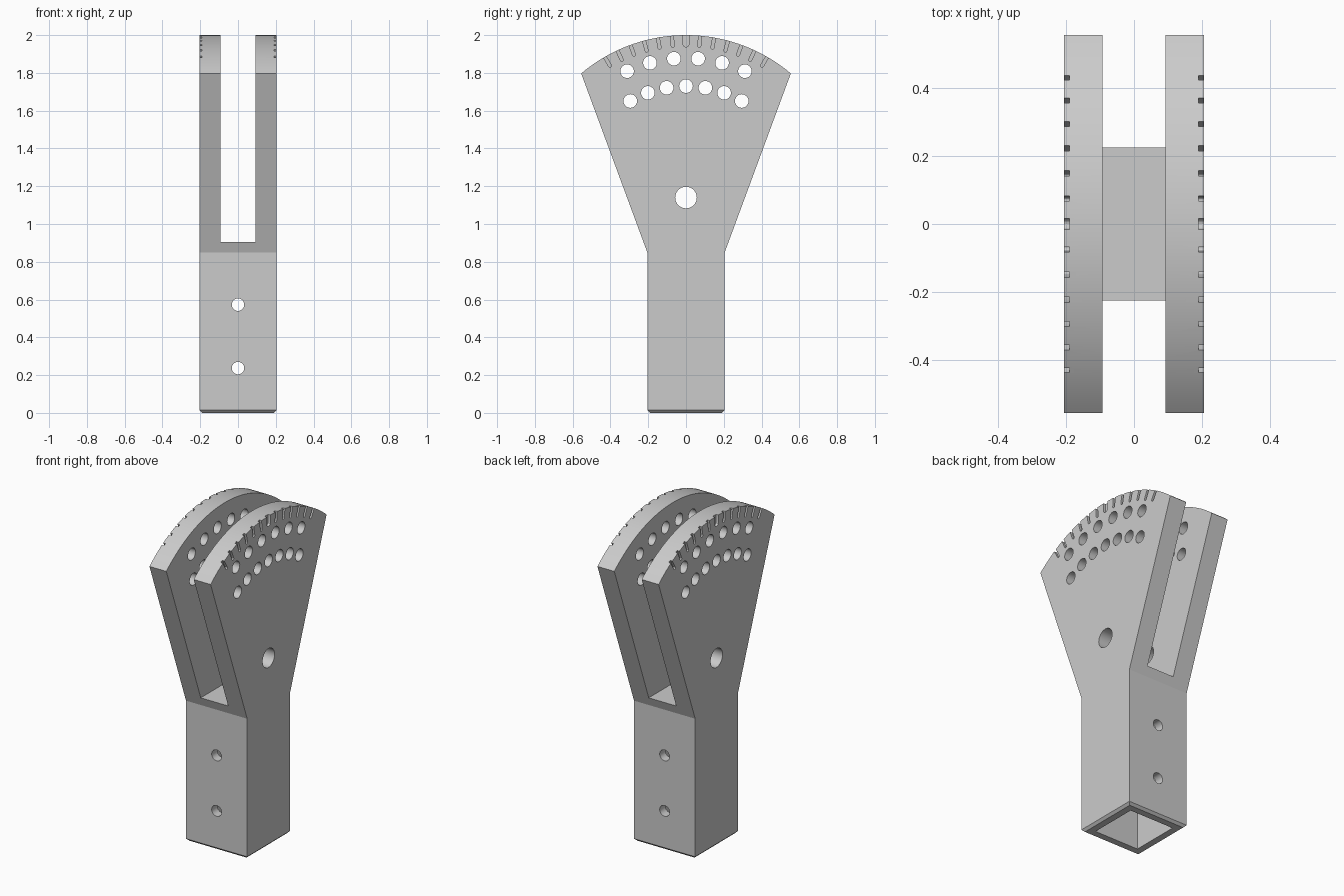
import bpy, bmesh
from math import sin, cos, radians, pi, sqrt
from mathutils import Vector

if "Cube" in bpy.data.objects:
    bpy.data.objects.remove(bpy.data.objects["Cube"], do_unlink=True)

HALF = 0.205      # half width of the square handle
GAP = 0.092       # half width of the slot between the plates
PIVOT = 1.14      # height of the pivot hole
R = 0.86          # radius of the toothed arc
WING = 0.555      # half width of the fan
TOP = 2.0

grey = bpy.data.materials.new("plain_grey")
grey.use_nodes = True
grey.diffuse_color = (0.6, 0.6, 0.6, 1)
grey.node_tree.nodes["Principled BSDF"].inputs["Base Color"].default_value = (0.6, 0.6, 0.6, 1)


def prism(bm, pts, lo, hi, axis="x"):
    """Extrude an outline of (side, z) points along the x or y axis."""
    def place(d, p):
        return (d, p[0], p[1]) if axis == "x" else (p[0], d, p[1])
    a = [bm.verts.new(place(lo, p)) for p in pts]
    b = [bm.verts.new(place(hi, p)) for p in pts]
    bm.faces.new(a)
    bm.faces.new(b[::-1])
    for i in range(len(pts)):
        j = (i + 1) % len(pts)
        bm.faces.new((a[j], a[i], b[i], b[j]))


def rect(w, z0, z1):
    return [(-w, z0), (w, z0), (w, z1), (-w, z1)]


def circle(y, z, r, n=32):
    return [(y + r * cos(2 * pi * i / n), z + r * sin(2 * pi * i / n)) for i in range(n)]


def polar(radius, deg):
    return radius * sin(radians(deg)), PIVOT + radius * cos(radians(deg))


def notch(deg, w, depth):
    """Radial slot with a round inner end, open at the arc."""
    t = Vector((cos(radians(deg)), -sin(radians(deg))))
    u = Vector((sin(radians(deg)), cos(radians(deg))))
    c = Vector((0, PIVOT))
    inner = R - depth + w
    pts = [c + u * (R + 0.03) + t * w, c + u * (R + 0.03) - t * w]
    for i in range(7):
        a = pi + pi * i / 6
        pts.append(c + u * (inner + w * sin(a)) + t * w * cos(a))
    return [tuple(p) for p in pts]


def make(name, bm):
    bmesh.ops.recalc_face_normals(bm, faces=bm.faces)
    me = bpy.data.meshes.new(name)
    bm.to_mesh(me)
    bm.free()
    me.materials.append(grey)
    ob = bpy.data.objects.new(name, me)
    bpy.context.collection.objects.link(ob)
    return ob


# Handle and fan as one silhouette
edge = sqrt(R * R - WING * WING)
arc_n = 48
arc = []
for i in range(arc_n + 1):
    y = WING - 2 * WING * i / arc_n
    arc.append((y, PIVOT + sqrt(R * R - y * y)))
bm = bmesh.new()
prism(bm, [(-HALF, 0), (HALF, 0), (HALF, 0.85)] + arc + [(-HALF, 0.85)], -HALF, HALF)
bottom = [e for e in bm.edges if all(v.co.z < 1e-5 for v in e.verts)]
bmesh.ops.bevel(bm, geom=bottom, offset=0.014, segments=1, affect="EDGES")
body = make("angle_bracket", bm)

# Slot between the two plates
slot = bmesh.new()
prism(slot, rect(GAP, 0.905, TOP + 0.2), -1, 1, "y")

# Square socket in the bottom of the handle
socket = bmesh.new()
prism(socket, rect(0.15, -0.1, 0.79), -0.15, 0.15)

# Cross holes in the handle
cross = bmesh.new()
for z in (0.237, 0.573):
    prism(cross, circle(0, z, 0.033), -1, 1, "y")

# Pivot hole and two rows of index holes
holes = bmesh.new()
prism(holes, circle(0, PIVOT, 0.057, 48), -1, 1)
for radius, angles in ((0.738, range(-25, 26, 10)), (0.59, range(-30, 31, 10))):
    for deg in angles:
        prism(holes, circle(*polar(radius, deg), 0.036), -1, 1)

# Scale notches on the outer faces of both plates
notches = bmesh.new()
for deg in range(-30, 31, 5):
    w = 0.016 if deg == 0 else 0.008
    for side in (-1, 1):
        lo, hi = sorted((side * (HALF - 0.015), side * (HALF + 0.05)))
        prism(notches, notch(deg, w, 0.063), lo, hi)

cutters = [make(n, b) for n, b in (("slot_cutter", slot), ("socket_cutter", socket),
           ("cross_hole_cutter", cross), ("index_hole_cutter", holes),
           ("notch_cutter", notches))]
for c in cutters:
    c.hide_render = True
    m = body.modifiers.new(c.name, "BOOLEAN")
    m.operation = "DIFFERENCE"
    m.solver = "EXACT"
    m.object = c

# Bake the cuts and drop the cutters
bpy.context.view_layer.update()
dg = bpy.context.evaluated_depsgraph_get()
body_mesh = bpy.data.meshes.new_from_object(body.evaluated_get(dg))
body.modifiers.clear()
body.data = body_mesh
for c in cutters:
    bpy.data.objects.remove(c, do_unlink=True)

bpy.ops.object.select_all(action="DESELECT")
body.select_set(True)
bpy.context.view_layer.objects.active = body
bpy.ops.object.shade_smooth_by_angle(angle=radians(20))
